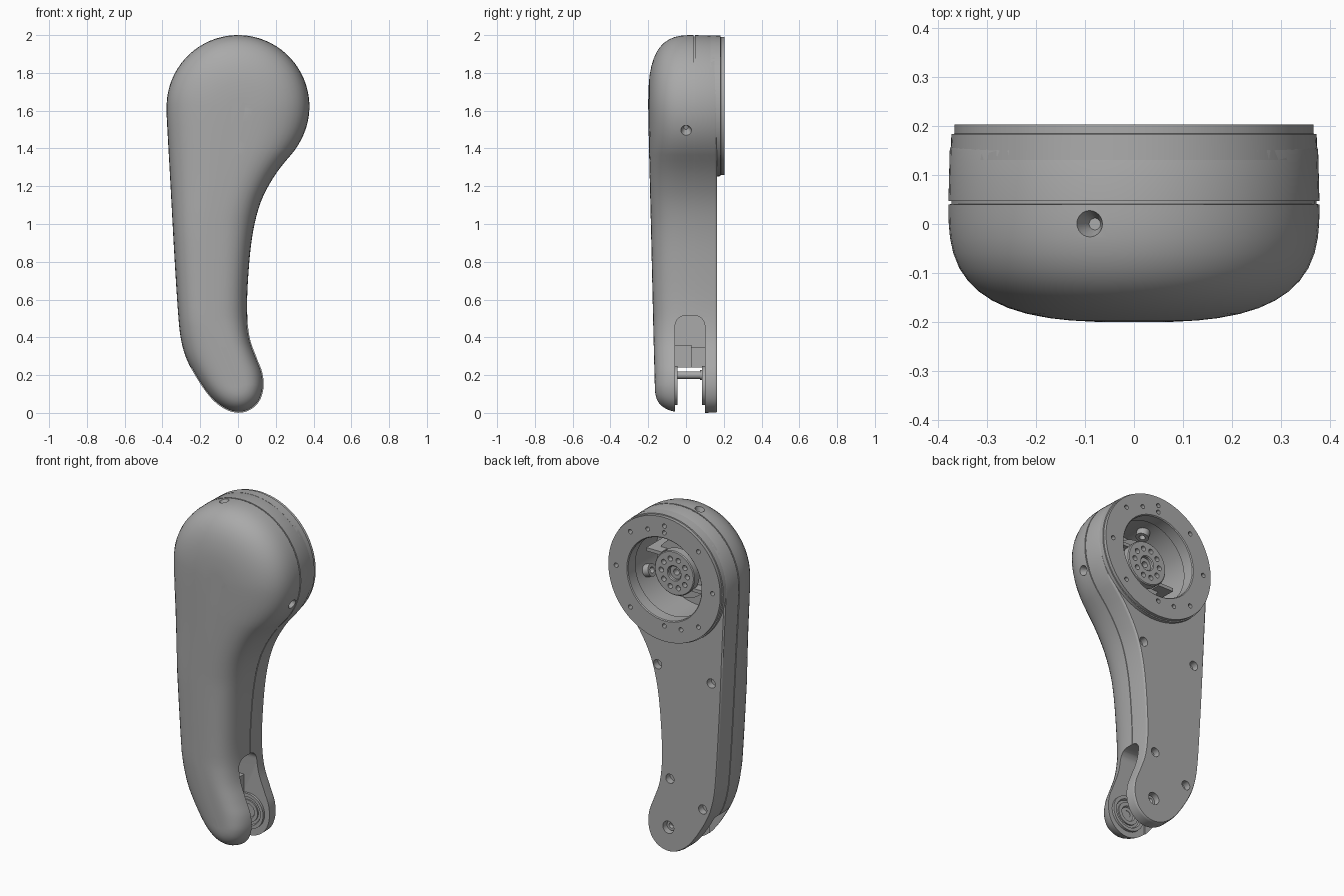
import bpy, bmesh, math
from mathutils import Vector, Matrix

cube = bpy.data.objects.get("Cube")
if cube:
    bpy.data.objects.remove(cube, do_unlink=True)

grey = bpy.data.materials.new("plain_grey")
grey.use_nodes = True
grey.diffuse_color = (0.4, 0.4, 0.4, 1)
grey.node_tree.nodes["Principled BSDF"].inputs["Base Color"].default_value = (0.4, 0.4, 0.4, 1)

HEAD = Vector((0, 0, 1.625))
FOOT = Vector((0, 0, 0.145))


def finish(name, bm):
    bmesh.ops.recalc_face_normals(bm, faces=bm.faces)
    mesh = bpy.data.meshes.new(name)
    bm.to_mesh(mesh)
    bm.free()
    mesh.materials.append(grey)
    ob = bpy.data.objects.new(name, mesh)
    bpy.context.collection.objects.link(ob)
    return ob


def select(ob):
    bpy.ops.object.select_all(action='DESELECT')
    ob.select_set(True)
    bpy.context.view_layer.objects.active = ob


def smooth(ob):
    select(ob)
    bpy.ops.object.shade_smooth_by_angle(angle=math.radians(32))


def rod(bm, a, b, r1, r2=None, sides=24):
    a, b = Vector(a), Vector(b)
    rot = (b - a).to_track_quat('Z', 'Y').to_matrix().to_4x4()
    bmesh.ops.create_cone(bm, cap_ends=True, segments=sides, radius1=r1,
                          radius2=r1 if r2 is None else r2, depth=(b - a).length,
                          matrix=Matrix.Translation((a + b) / 2) @ rot)


def box(bm, lo, hi):
    lo, hi = Vector(lo), Vector(hi)
    bmesh.ops.create_cube(bm, size=1, matrix=Matrix.Translation((lo + hi) / 2)
                          @ Matrix.Diagonal((*(hi - lo), 1)))


def lathe(name, centre, profile, sides=72):
    """Closed (radius, y) profile turned about the y axis."""
    bm = bmesh.new()
    rings = []
    for i in range(sides):
        a = math.tau * i / sides
        rings.append([bm.verts.new(centre + Vector((r * math.cos(a), y, r * math.sin(a))))
                      for r, y in profile])
    n = len(profile)
    for i in range(sides):
        p, q = rings[i], rings[(i + 1) % sides]
        for j in range(n):
            bm.faces.new((p[j], p[(j + 1) % n], q[(j + 1) % n], q[j]))
    return finish(name, bm)


def cut(ob, bm):
    cutter = finish("cutter", bm)
    cutter.hide_render = True
    mod = ob.modifiers.new("cut", 'BOOLEAN')
    mod.operation, mod.solver, mod.object = 'DIFFERENCE', 'EXACT', cutter
    select(ob)
    bpy.ops.object.modifier_apply(modifier=mod.name)
    bpy.data.objects.remove(cutter, do_unlink=True)


def table(rows, z):
    """Linear interpolation in (z, value) rows."""
    if z <= rows[0][0]:
        return rows[0][1]
    for (z0, v0), (z1, v1) in zip(rows, rows[1:]):
        if z <= z1:
            return v0 + (v1 - v0) * (z - z0) / (z1 - z0)
    return rows[-1][1]


def polar(angle, r, y=0.0):
    a = math.radians(angle)
    return HEAD + Vector((r * math.cos(a), y, r * math.sin(a)))


# Silhouette: round head, curved neck and hooked foot
neck = [(.3, 1.39), (.2, 1.265), (.122, 1.12), (.078, .95), (.056, .75), (.048, .55),
        (.062, .4), (.1, .29), (.13, .21), (.135, .13), (.112, .06), (.063, .015),
        (0, 0), (-.07, .02), (-.14, .075), (-.21, .17), (-.27, .28), (-.3, .38),
        (-.315, .5), (-.335, .8), (-.357, 1.2), (-.378, 1.58)]
outline = []
for i in range(44):
    a = math.radians(178 - i * 5)
    if math.degrees(a) > -36:
        outline.append(Vector((.378 * math.cos(a), 0, 1.622 + .378 * math.sin(a))))
pts = [outline[-1]] + [Vector((x, 0, z)) for x, z in neck] + [outline[0]]
for i in range(1, len(pts) - 2):
    p0, p1, p2, p3 = pts[i - 1:i + 3]
    for k in range(4):
        t = k / 4
        outline.append(.5 * (2 * p1 + (p2 - p0) * t + (2 * p0 - 5 * p1 + 4 * p2 - p3) * t * t
                             + (3 * p1 - p0 - 3 * p2 + p3) * t ** 3))
outline.append(pts[-2])

spine = [(.15, 0), (.5, -.135), (1.0, -.13), (1.3, -.05), (1.62, 0)]
depth = [(.15, .165), (.4, .172), (1.0, .186), (1.4, .196), (1.6, .2)]

# Body: domed front shell, seam groove, flat back shell
layers = []
for deg in (88, 84, 78, 72, 64, 56, 48, 40, 32, 24, 16, 9, 4, 1, 0):
    a = math.radians(deg)
    layers.append((math.cos(a) ** .68, math.sin(a) ** .68, None))
layers += [(.984, 0, .0405), (.984, 0, .0465), (1, 0, .047), (.993, 0, .15),
           (.985, 0, .159), (.962, 0, .165)]
bm = bmesh.new()
rings = []
for f, d, y in layers:
    ring = []
    for p in outline:
        z = min(max(p.z, .15), 1.62)
        s = Vector((table(spine, z), 0, z))
        v = s + (p - s) * f
        v.y = .04 - d * (.04 + table(depth, z)) if y is None else y
        ring.append(bm.verts.new(v))
    rings.append(ring)
n = len(outline)
for p, q in zip(rings, rings[1:]):
    for j in range(n):
        bm.faces.new((p[j], p[(j + 1) % n], q[(j + 1) % n], q[j]))
bm.faces.new(rings[0])
bm.faces.new(rings[-1])
body = finish("arm_body", bm)

# Drum cavity in the head
bm = bmesh.new()
rod(bm, polar(0, 0, -.12), polar(0, 0, .3), .275, sides=72)
cut(body, bm)

# Fork slot through the foot and arched side opening
bm = bmesh.new()
box(bm, (-1, -.05, -.2), (1, .09, .24))
cut(body, bm)
bm = bmesh.new()
arch = [(-.058, -.3), (.1, -.3)]
for cy, a0 in ((.045, 0), (-.003, 90)):
    for k in range(7):
        a = math.radians(a0 + 15 * k)
        arch.append((cy + .055 * math.cos(a), .46 + .055 * math.sin(a)))
face = bm.faces.new([bm.verts.new((-.12, y, z)) for y, z in arch])
side = bmesh.ops.extrude_face_region(bm, geom=[face])["geom"]
bmesh.ops.translate(bm, vec=(1, 0, 0), verts=[v for v in side if isinstance(v, bmesh.types.BMVert)])
cut(body, bm)

# Countersunk screw holes in the back, the foot and the rim
bm = bmesh.new()
for x, z in ((.07, 1.09), (-.28, 1.07), (-.01, .435), (-.225, .31)):
    rod(bm, (x, .125, z), (x, .2, z), .027)
rod(bm, FOOT + Vector((0, .12, 0)), FOOT + Vector((0, .2, 0)), .036)
for angle in (104, -20):
    rod(bm, polar(angle, .33), polar(angle, .4), .012, .036)
cut(body, bm)
smooth(body)

# Mounting ring with its screw pattern
flange = lathe("mounting_ring", HEAD, [(.24, .13), (.374, .13), (.372, .183), (.366, .184),
                                       (.366, .203), (.245, .203), (.24, .198)], 96)
bm = bmesh.new()
for angle, r in [(k * 45, .315) for k in range(8) if k != 6] + [
        (68, .29), (248, .29), (270, .275), (90, .275)]:
    rod(bm, polar(angle, r, .17), polar(angle, r, .25), .013, sides=16)
cut(flange, bm)
smooth(flange)

# Output hub with bolt circle
hub = lathe("hub", HEAD, [(.04, -.13), (.17, -.13), (.17, .03), (.1, .03), (.1, .06),
                          (.13, .06), (.13, .105), (.125, .11), (.045, .11), (.04, .105)])
bm = bmesh.new()
for k in range(10):
    rod(bm, polar(36 * k, .085, .08), polar(36 * k, .085, .15), .015, sides=16)
cut(hub, bm)
smooth(hub)
smooth(lathe("hub_bushing", HEAD, [(.018, -.1), (.041, -.1), (.041, .09), (.018, .09)], 32))

# Fins beside the hub and radial screw bosses in the cavity
bm = bmesh.new()
for s in (1, -1):
    x0, x1 = sorted((s * .1, s * .2))
    box(bm, (x0, -.1, 1.625 + s * .08 - .01), (x1, .085, 1.625 + s * .08 + .01))
finish("hub_fins", bm)
bm = bmesh.new()
for angle in (104, -20, 235):
    rod(bm, polar(angle, .235), polar(angle, .29), .036)
bosses = finish("screw_bosses", bm)
bm = bmesh.new()
for angle in (104, -20, 235):
    rod(bm, polar(angle, .2), polar(angle, .27), .017)
cut(bosses, bm)
smooth(bosses)

# Bearing seats on the inner faces of the fork
for name, y, s in (("front_bearing", -.058, 1), ("back_bearing", .1, -1)):
    smooth(lathe(name, FOOT, [(.02, y - s * .01), (.104, y - s * .01), (.104, y + s * .014),
                              (.085, y + s * .014), (.08, y + s * .004), (.066, y + s * .004),
                              (.066, y + s * .012), (.045, y + s * .012), (.04, y + s * .003),
                              (.02, y + s * .003)], 48))

# Stop block and cross pin between the fork plates
bm = bmesh.new()
box(bm, (-.15, -.06, .24), (-.02, .03, .36))
box(bm, (-.15, .03, .24), (-.03, .102, .35))
finish("stop_block", bm)
bm = bmesh.new()
rod(bm, (-.1, -.06, .2), (-.1, .102, .2), .02)
rod(bm, (-.1, .075, .2), (-.1, .102, .2), .026)
smooth(finish("cross_pin", bm))

# Recessed pivot screw at the back of the foot
smooth(lathe("pivot_screw", FOOT, [(.01, .11), (.03, .11), (.03, .135), (.016, .135), (.01, .125)], 32))
